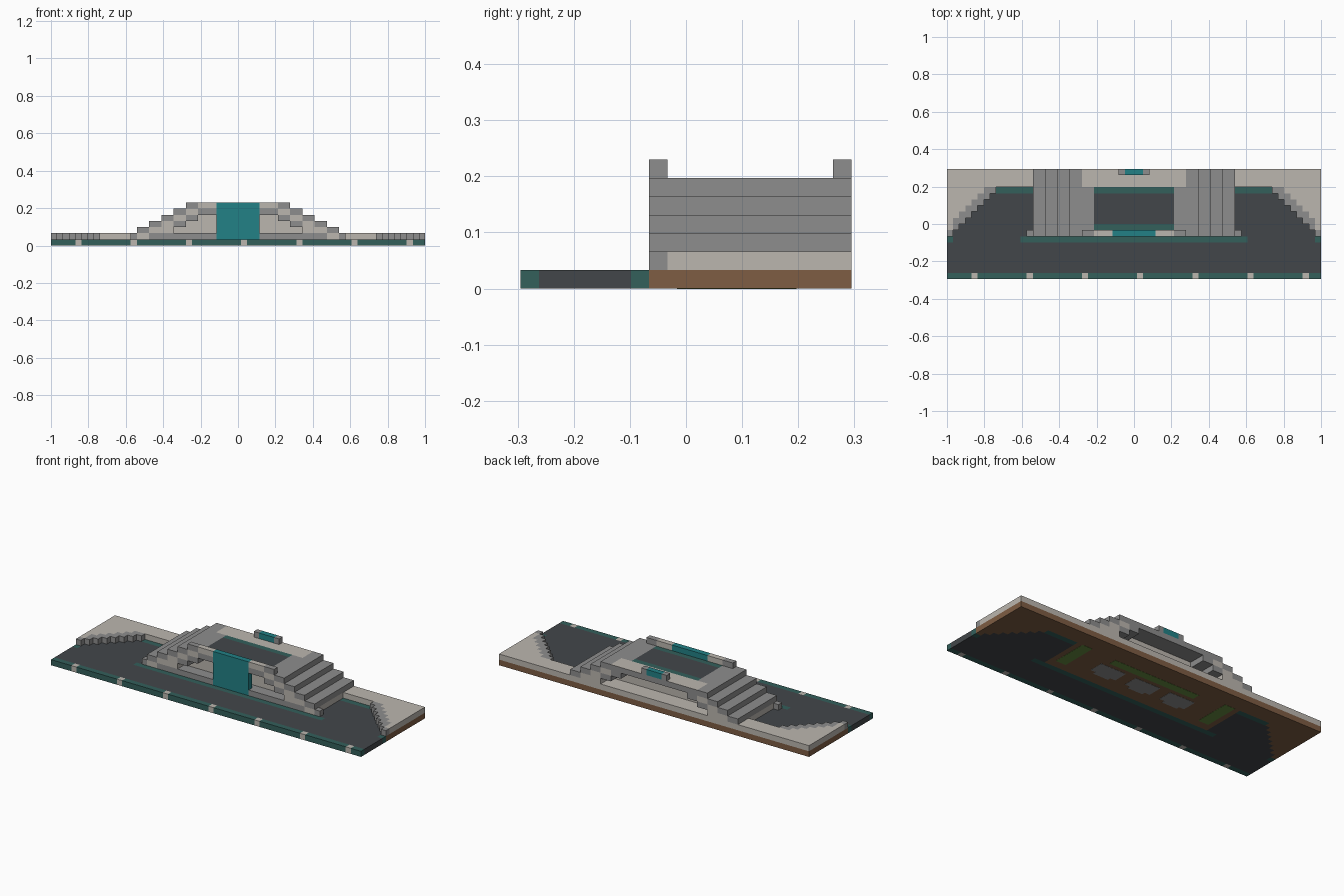
import bpy
import bmesh

cube = bpy.data.objects.get("Cube")
if cube:
    bpy.data.objects.remove(cube, do_unlink=True)

U = 2 / 61            # one block
NX, NY = 61, 18       # blocks across and deep


def material(name, rgb):
    m = bpy.data.materials.new(name)
    m.use_nodes = True
    col = (*rgb, 1)
    m.diffuse_color = col
    m.node_tree.nodes["Principled BSDF"].inputs["Base Color"].default_value = col
    return m


MATS = {
    "pale": material("pale stone", (.50, .47, .43)),
    "grey": material("grey stone", (.27, .27, .27)),
    "dark": material("dark paving", (.055, .062, .068)),
    "kerb": material("dark teal kerb", (.033, .115, .105)),
    "teal": material("bright teal", (.016, .22, .24)),
    "earth": material("brown earth", (.21, .11, .057)),
    "green": material("moss green", (.13, .26, .05)),
}


class Part:
    """A mesh assembled from blocks, measured in block units."""

    def __init__(self, name):
        self.name, self.bm, self.mats = name, bmesh.new(), []

    def slot(self, key):
        if key not in self.mats:
            self.mats.append(key)
        return self.mats.index(key)

    def box(self, x, y, z, side, top=None):
        if x[1] <= x[0]:
            return
        s, t = self.slot(side), self.slot(top or side)
        v = [self.bm.verts.new(((a - NX / 2) * U, (b - NY / 2) * U, c * U))
             for c in z for b in y for a in x]
        for i, q in enumerate(((4, 5, 7, 6), (0, 2, 3, 1), (0, 1, 5, 4),
                               (2, 6, 7, 3), (0, 4, 6, 2), (1, 3, 7, 5))):
            face = self.bm.faces.new([v[k] for k in q])
            face.material_index = t if i == 0 else s

    def pair(self, x, *rest):
        """A block and its mirror image across the centre."""
        self.box(x, *rest)
        self.box((NX - x[1], NX - x[0]), *rest)

    def done(self):
        mesh = bpy.data.meshes.new(self.name)
        self.bm.to_mesh(mesh)
        self.bm.free()
        for k in self.mats:
            mesh.materials.append(MATS[k])
        bpy.context.collection.objects.link(bpy.data.objects.new(self.name, mesh))


GROUND, FLOOR = (0, 1), (1, 2)

# Front kerb with pale marker blocks
kerb = Part("front_kerb")
start = 0
for m in range(4, NX, 9):
    kerb.box((start, m), (0, 1), GROUND, "kerb")
    kerb.box((m, m + 1), (0, 1), GROUND, "pale")
    start = m + 1
kerb.box((start, NX), (0, 1), GROUND, "kerb")
kerb.done()

# Paved road that wraps both sides of the bridge, with teal edging
road = Part("road")
road.box((0, NX), (1, 6), GROUND, "dark")
road.pair((0, 1), (6, 7), GROUND, "kerb")
road.pair((1, 12), (6, 7), GROUND, "dark")
road.box((12, NX - 12), (6, 7), GROUND, "kerb")
for j in range(7, 15):
    road.pair((j - 6, 14), (j, j + 1), GROUND, "kerb" if j == 14 else "dark")
road.done()

# Earth below the plazas and the bridge
earth = Part("earth_base")
earth.box((0, NX), (15, NY), GROUND, "earth")
earth.box((14, NX - 14), (7, 15), GROUND, "earth")
for j in range(7, 15):
    earth.pair((0, j - 6), (j, j + 1), GROUND, "earth")
earth.done()

# Thin inlays on the underside
inlay = Part("underside_inlays")
THIN = (-.03, .1)
inlay.pair((15, 17), (8.5, 15), THIN, "green")
inlay.box((22, 39), (13.2, 14.6), THIN, "green")
for cx in (23.5, 30.5, 37.5):
    inlay.box((cx - 2.5, cx + 2.5), (9.8, 12.4), THIN, "grey")
    inlay.box((cx - 1.5, cx + 1.5), (9.2, 9.8), THIN, "grey")
inlay.done()

# Raised plazas with a stepped grey edge
plaza = Part("plaza")
plaza.box((0, NX), (15, NY), FLOOR, "pale")
for j in range(7, 15):
    edge = j - 7 if j < 9 else j - 8
    plaza.pair((0, edge), (j, j + 1), FLOOR, "pale")
    plaza.pair((edge, j - 6), (j, j + 1), FLOOR, "grey")
plaza.done()

# Bridge core: floor, pale inner walls and decked top
core = Part("bridge_core")
core.pair((13, 14), (7, 8), FLOOR, "grey")
core.pair((14, 16), (7, 15), FLOOR, "pale")
core.box((16, NX - 16), (7, 15), FLOOR, "grey")
core.box((20, NX - 20), (9, 15), (2, 5), "pale")
core.pair((22, 24), (8, 15), (5, 6), "grey")
core.box((24, NX - 24), (8, 9), (5, 6), "grey", "kerb")
core.box((24, NX - 24), (9, 14), (5, 6), "dark")
core.box((24, NX - 24), (14, 15), (5, 6), "kerb")
core.box((22, NX - 22), (15, NY), (5, 6), "grey", "pale")
core.done()

# Stairs on both sides, running the full depth behind the facade
stairs = Part("side_stairs")
for k in range(2, 6):
    s = 10 + 2 * k
    stairs.pair((s, s + 2), (8, NY), (k, k + 1), "grey")
    if k < 5:
        stairs.pair((s + 2, 20 if k == 2 else s + 4), (8, NY), (k, k + 1), "pale", "grey")
        # stepped reveals of the openings, front and back
        if k > 2:
            for y in ((8, 9), (15, NY)):
                stairs.pair((s + 4, s + 6), y, (k, k + 1), "grey")
stairs.done()

# Stepped front arch with grey edges around a pale band
facade = Part("front_arch")
FRONT = (7, 8)
for k in range(2, 7):
    s, z = 10 + 2 * k, (k, k + 1)
    facade.pair((s, s + 2), FRONT, z, "grey")
    facade.pair((s + 2, 20 if k == 2 else 27 if k == 6 else s + 4), FRONT, z, "pale")
    if 2 < k < 6:
        facade.pair((s + 4, 27 if k == 5 else s + 6), FRONT, z, "grey")
facade.done()

# Tall teal panel in the centre of the front
panel = Part("front_panel")
panel.box((27, NX - 27), (6.99, 8), (1, 7), "teal")
panel.done()

# Small marker on the back edge of the deck
sign = Part("back_marker")
sign.pair((28, 29), (17, NY), (6, 7), "grey")
sign.box((29, 32), (17, NY), (6, 7), "teal")
sign.done()
